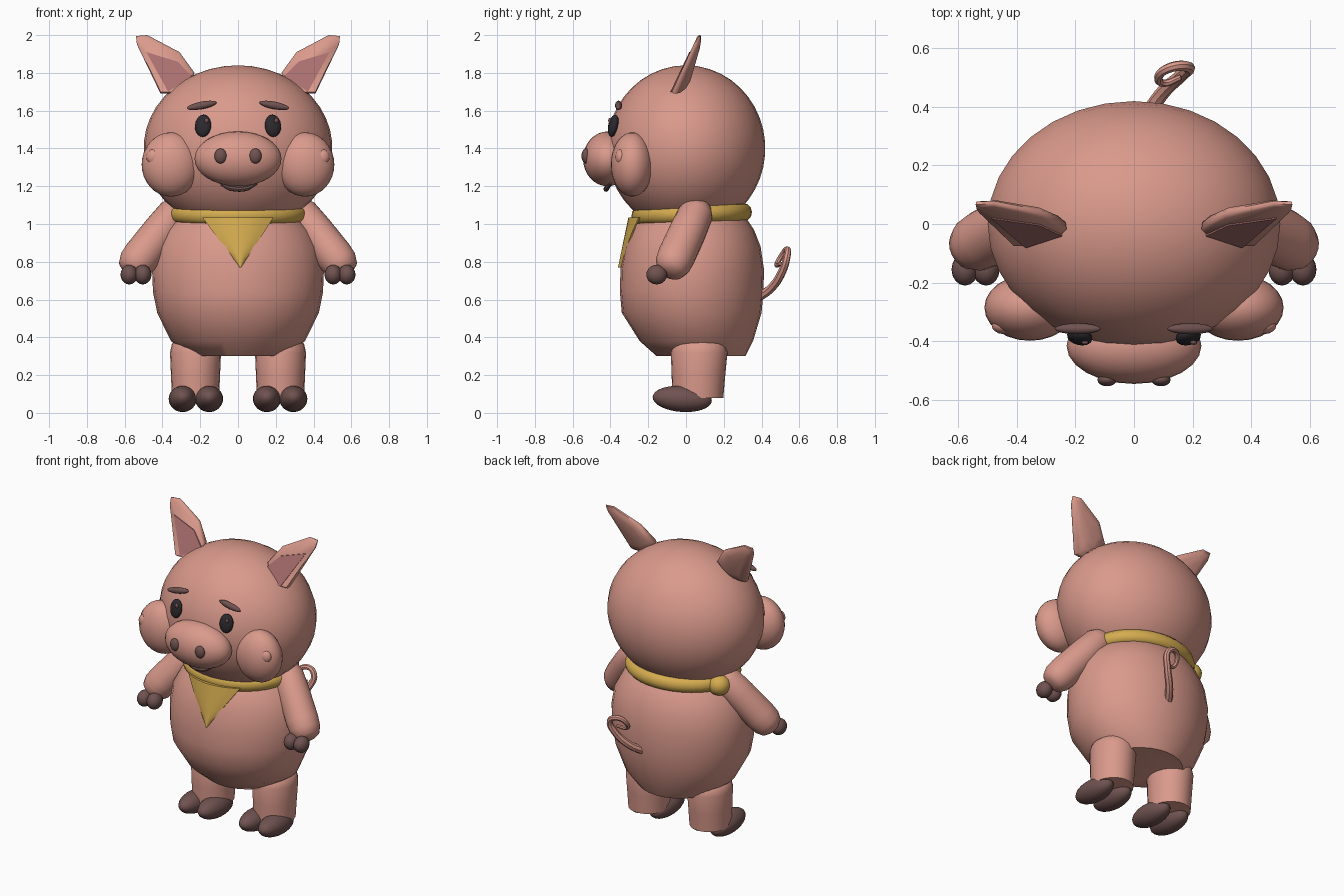
import bpy, bmesh
from math import cos, sin, pi, radians
from mathutils import Vector

cube = bpy.data.objects.get("Cube")
if cube:
    bpy.data.objects.remove(cube)


def material(name, rgb):
    m = bpy.data.materials.new(name)
    m.use_nodes = True
    color = (*rgb, 1)
    m.diffuse_color = color
    m.node_tree.nodes["Principled BSDF"].inputs["Base Color"].default_value = color
    return m


SKIN = material("pink skin", (0.70, 0.32, 0.26))
HOOF = material("dark hoof brown", (0.16, 0.085, 0.08))
INNER = material("mauve inner ear", (0.40, 0.16, 0.16))
GOLD = material("gold cloth", (0.66, 0.41, 0.08))
BLACK = material("eye black", (0.025, 0.022, 0.027))


def finish(obj, name, mat, angle=40):
    obj.name = name
    obj.data.materials.clear()
    obj.data.materials.append(mat)
    bpy.ops.object.select_all(action="DESELECT")
    obj.select_set(True)
    bpy.context.view_layer.objects.active = obj
    bpy.ops.object.shade_smooth_by_angle(angle=radians(angle))
    return obj


def ellipsoid(name, mat, center, radii, rot=(0, 0, 0), segs=24):
    bpy.ops.mesh.primitive_uv_sphere_add(segments=segs, ring_count=segs * 2 // 3, radius=1,
                                         location=center, rotation=rot)
    obj = bpy.context.object
    obj.scale = radii
    return finish(obj, name, mat)


def loft(name, mat, rings, angle=40):
    """Skin a closed solid through rings with equal point counts."""
    bm = bmesh.new()
    loops = [[bm.verts.new(p) for p in ring] for ring in rings]
    n = len(loops[0])
    for a, b in zip(loops, loops[1:]):
        for i in range(n):
            j = (i + 1) % n
            bm.faces.new((a[i], a[j], b[j], b[i]))
    bm.faces.new(loops[0])
    bm.faces.new(loops[-1])
    bmesh.ops.recalc_face_normals(bm, faces=bm.faces)
    mesh = bpy.data.meshes.new(name)
    bm.to_mesh(mesh)
    bm.free()
    obj = bpy.data.objects.new(name, mesh)
    bpy.context.collection.objects.link(obj)
    return finish(obj, name, mat, angle)


def oval(z, rx, ry, cx=0, cy=0, n=28):
    return [(cx + rx * cos(2 * pi * i / n), cy + ry * sin(2 * pi * i / n), z) for i in range(n)]


def tube(name, mat, points, radii):
    curve = bpy.data.curves.new(name, "CURVE")
    curve.dimensions = "3D"
    curve.bevel_depth = 1
    curve.bevel_resolution = 2
    curve.resolution_u = 5
    curve.use_fill_caps = True
    spline = curve.splines.new("BEZIER")
    spline.bezier_points.add(len(points) - 1)
    for bp, p, r in zip(spline.bezier_points, points, radii):
        bp.co, bp.radius = p, r
        bp.handle_left_type = bp.handle_right_type = "AUTO"
    obj = bpy.data.objects.new(name, curve)
    bpy.context.collection.objects.link(obj)
    bpy.ops.object.select_all(action="DESELECT")
    obj.select_set(True)
    bpy.context.view_layer.objects.active = obj
    bpy.ops.object.convert(target="MESH")
    return finish(bpy.context.object, name, mat)


# Torso with flat underside
torso = [(0.30, 0.25, 0.235, 0.08), (0.38, 0.355, 0.30, 0.055), (0.53, 0.428, 0.37, 0.03),
         (0.64, 0.45, 0.38, 0.03), (0.76, 0.455, 0.38, 0.033), (0.88, 0.435, 0.36, 0.035),
         (0.97, 0.385, 0.325, 0.035), (1.03, 0.33, 0.285, 0.035), (1.10, 0.25, 0.22, 0.03)]
loft("body", SKIN, [oval(z, rx, ry, 0, cy) for z, rx, ry, cy in torso])

# Head, snout and mouth
ellipsoid("head", SKIN, (0, 0, 1.4), (0.5, 0.42, 0.44), segs=32)
ellipsoid("snout", SKIN, (0, -0.415, 1.345), (0.23, 0.13, 0.145))
tube("mouth", HOOF, [(-0.09, -0.40, 1.21), (-0.04, -0.42, 1.19), (0.04, -0.42, 1.188),
                     (0.1, -0.40, 1.215)], [0.007, 0.014, 0.014, 0.007])

# Scarf: neck roll, side knot and front flap
bpy.ops.mesh.primitive_torus_add(major_segments=36, minor_segments=12, major_radius=0.32,
                                 minor_radius=0.047, location=(0, 0.03, 1.053),
                                 rotation=(radians(2), 0, 0))
bpy.context.object.scale = (1, 0.87, 1)
finish(bpy.context.object, "scarf_roll", GOLD)
ellipsoid("scarf_knot", GOLD, (-0.335, 0.13, 1.055), (0.07, 0.07, 0.065), segs=16)


def flap_ring(t):
    """One cross-section of the flap, narrowing and leaning out toward the tip."""
    half = 0.185 * (1 - t) + 0.004
    ring = []
    for side in (1, -1):
        for k in range(9):
            u = side * (1 - k / 4)
            x = half * u
            y = -0.285 - 0.055 * t + 1.1 * x * x
            thick = 0.004 + 0.016 * (1 - u * u)
            ring.append((x + 0.012 * t, y - side * thick, 1.035 - 0.265 * t))
    return ring


loft("scarf_flap", GOLD, [flap_ring(i / 6) for i in range(7)])

# Curly tail
tube("tail", SKIN, [(0.05, 0.38, 0.61), (0.10, 0.45, 0.66), (0.165, 0.51, 0.75),
                    (0.185, 0.535, 0.83), (0.13, 0.535, 0.865), (0.085, 0.505, 0.83),
                    (0.10, 0.48, 0.785), (0.16, 0.50, 0.79)],
     [0.026, 0.024, 0.022, 0.019, 0.017, 0.015, 0.013, 0.01])

ear_edge = [(0.41, 1.69), (0.535, 1.95), (0.54, 1.995), (0.48, 2.0), (0.31, 1.91),
            (0.23, 1.80), (0.29, 1.69)]
panel_edge = [(0.37, 1.70), (0.485, 1.91), (0.32, 1.86), (0.245, 1.785)]


def ear_ring(edge, s, shrink, depth):
    """Place an outline on the backward-leaning ear plane, thinner toward the tip."""
    ring = []
    for x, z in edge:
        x, z = x + (0.39 - x) * shrink, z + (1.84 - z) * shrink
        y = -0.075 + 0.46 * (z - 1.7) + depth * (1.25 - 2.6 * (z - 1.7))
        ring.append((s * x, y, z))
    return ring


# Paired parts
for side, s in (("left", 1), ("right", -1)):
    ellipsoid(side + "_cheek", SKIN, (s * 0.355, -0.285, 1.315), (0.155, 0.113, 0.17))
    ellipsoid(side + "_cheek_bump", SKIN, (s * 0.445, -0.345, 1.355), (0.04, 0.03, 0.042), segs=16)
    ellipsoid(side + "_nostril", HOOF, (s * 0.092, -0.531, 1.36), (0.033, 0.022, 0.04), segs=16)
    ellipsoid(side + "_eye", BLACK, (s * 0.185, -0.385, 1.52), (0.044, 0.026, 0.06),
              (radians(-12), 0, s * radians(12)), 16)
    ellipsoid(side + "_eye_glint", HOOF, (s * 0.185 + 0.018, -0.404, 1.548),
              (0.012, 0.008, 0.014), segs=12)
    ellipsoid(side + "_brow", HOOF, (s * 0.192, -0.357, 1.628), (0.08, 0.019, 0.02),
              (0, s * radians(11), 0), 16)

    # Ear shell and coloured inside panel
    loft(side + "_ear", SKIN, [ear_ring(ear_edge, s, *step) for step in
                               ((0.06, 0), (0, 0.012), (0.02, 0.035), (0.18, 0.055), (0.45, 0.065))], 50)
    loft(side + "_ear_inside", INNER, [ear_ring(panel_edge, s, 0, d) for d in (-0.006, 0.001)])

    # Arm tapered at both rounded ends
    top, end = Vector((s * 0.345, 0.045, 1.04)), Vector((s * 0.57, -0.085, 0.755))
    axis = (end - top).normalized()
    u = axis.cross(Vector((0, 1, 0))).normalized()
    v = axis.cross(u)
    sections = [(-0.10, 0.035), (-0.07, 0.07), (-0.02, 0.092), (0.1, 0.098), (0.28, 0.1),
                (0.34, 0.095), (0.385, 0.075), (0.405, 0.04)]
    loft(side + "_arm", SKIN, [[top + axis * d + (u * cos(a) + v * sin(a)) * r
                                for a in [2 * pi * i / 20 for i in range(20)]]
                               for d, r in sections], 50)

    # Leg with rounded top and flat bottom
    leg = [(0.08, 0.125, 0.135), (0.2, 0.13, 0.142), (0.32, 0.135, 0.15), (0.365, 0.125, 0.138),
           (0.39, 0.095, 0.105)]
    loft(side + "_leg", SKIN, [oval(z, rx, ry, s * 0.225, 0.06 + z * 0.03, 24)
                               for z, rx, ry in leg], 50)

    # Split hooves on hands and feet
    for toe, t in (("outer", 1), ("inner", -1)):
        ellipsoid(f"{side}_{toe}_hand_hoof", HOOF, (s * (0.54 + t * 0.036), -0.155, 0.732),
                  (0.046, 0.055, 0.052), segs=16)
        ellipsoid(f"{side}_{toe}_foot_hoof", HOOF, (s * (0.223 + t * 0.07), -0.02, 0.074),
                  (0.074, 0.157, 0.069), (radians(-4), 0, 0))
